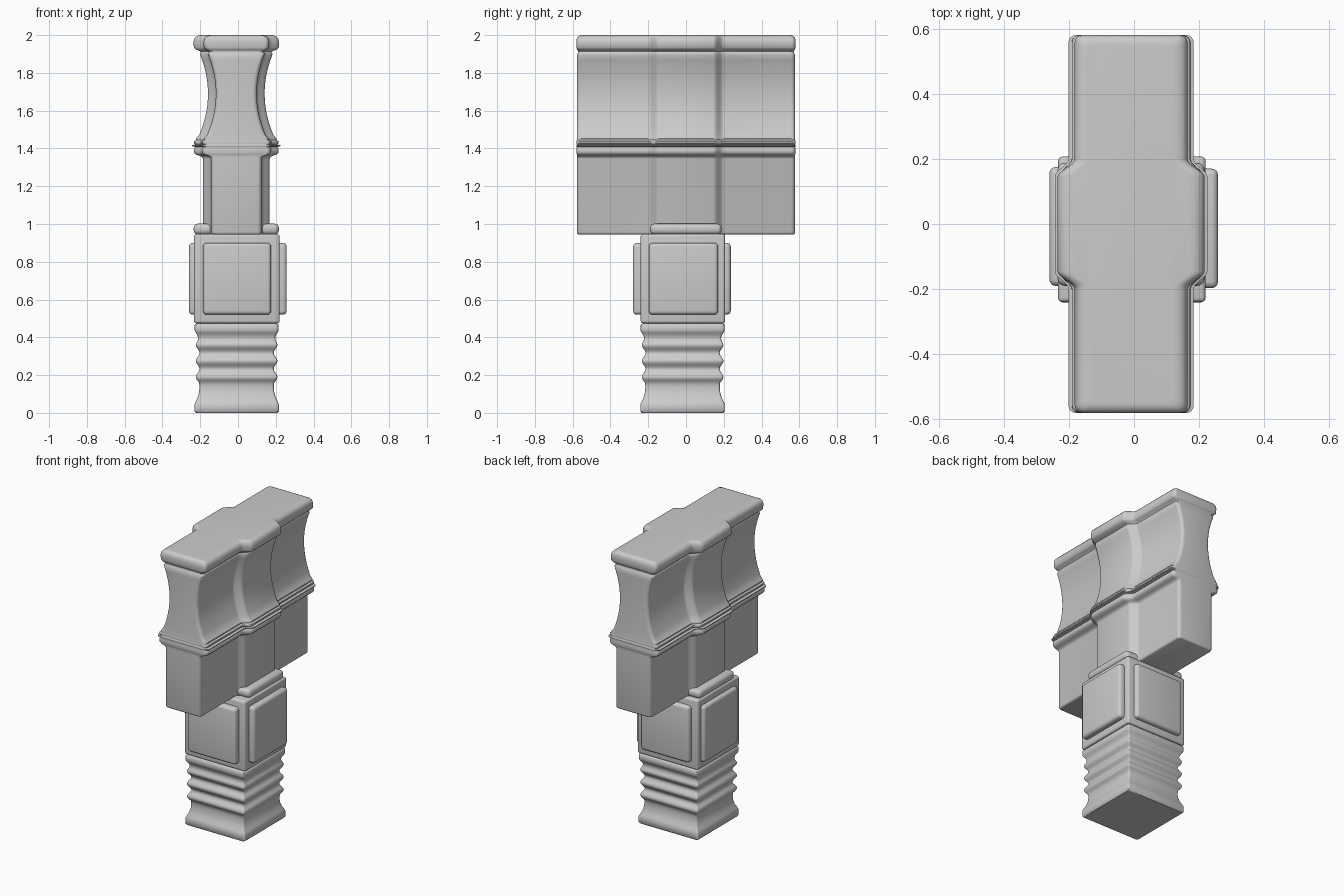
import bpy, bmesh
from math import sin, cos, pi

if "Cube" in bpy.data.objects:
    bpy.data.objects.remove(bpy.data.objects["Cube"])


def finish(bm, name, angle=0.75):
    bmesh.ops.recalc_face_normals(bm, faces=bm.faces)
    me = bpy.data.meshes.new(name)
    bm.to_mesh(me)
    bm.free()
    ob = bpy.data.objects.new(name, me)
    bpy.context.collection.objects.link(ob)
    bpy.ops.object.select_all(action='DESELECT')
    bpy.context.view_layer.objects.active = ob
    ob.select_set(True)
    bpy.ops.object.shade_smooth_by_angle(angle=angle)
    return ob


def loft(name, rings):
    bm = bmesh.new()
    vs = [[bm.verts.new(p) for p in r] for r in rings]
    n = len(vs[0])
    for a, b in zip(vs, vs[1:]):
        for i in range(n):
            j = (i + 1) % n
            bm.faces.new((a[i], a[j], b[j], b[i]))
    bm.faces.new(vs[0][::-1])
    bm.faces.new(vs[-1])
    return finish(bm, name)


def box(name, x, y, z, bevel):
    bm = bmesh.new()
    bmesh.ops.create_cube(bm, size=1)
    for v in bm.verts:
        for k, (lo, hi) in enumerate((x, y, z)):
            v.co[k] = lo + (v.co[k] + 0.5) * (hi - lo)
    bmesh.ops.bevel(bm, geom=bm.edges[:], offset=bevel, segments=4,
                    profile=0.5, affect='EDGES')
    return finish(bm, name)


def square_ring(z, h, r=0.012, cx=-0.007, cy=-0.018):
    pts = []
    for q, (sx, sy) in enumerate(((1, 1), (-1, 1), (-1, -1), (1, -1))):
        for k in range(4):
            a = q * pi / 2 + k * pi / 6
            pts.append((cx + sx * (h - r) + r * cos(a),
                        cy + sy * (h - r) + r * sin(a), z))
    return pts


def head_ring(z, ws, wc, L, r=0.022, cx=-0.009):
    # one quarter of a cross section: wide centre blending to a thinner slab
    quarter = []
    for i in range(9):
        t = i / 8
        quarter.append((ws + (wc - ws) * (1 - t * t * (3 - 2 * t)), 0.145 + 0.055 * t))
    for k in range(5):
        a = k * pi / 8
        quarter.append((ws - r + r * cos(a), L - r + r * sin(a)))
    half = quarter + [(-x, y) for x, y in quarter[::-1]]
    full = half + [(-x, -y) for x, y in half]
    return [(cx + x, y, z) for x, y in full]


# ribbed handle
prof = [(0, .216), (.008, .223), (.045, .223), (.06, .217), (.08, .207),
        (.11, .199), (.14, .197), (.16, .199)]
prof += [(.17 + .01 * i, .206 - .010 * cos((.01 * i - .02 + .0425) / .085 * 2 * pi))
         for i in range(22)]
prof += [(.395, .204), (.41, .207), (.425, .217), (.435, .222), (.465, .222), (.474, .214)]
loft("ribbed_handle", [square_ring(z, h) for z, h in prof])

# square block with a raised panel on each side
box("block", (-.233, .22), (-.24, .207), (.474, .947), .014)
box("front_panel", (-.185, .175), (-.28, -.2), (.52, .9), .02)
box("back_panel", (-.185, .175), (.17, .237), (.52, .9), .02)
box("left_panel", (-.26, -.2), (-.19, .175), (.52, .9), .02)
box("right_panel", (.19, .258), (-.197, .17), (.52, .9), .02)

# collar under the head
box("collar", (-.235, .217), (-.19, .188), (.944, 1.002), .024)

# head: z, centre half width, step down to slab, half length
S = .042
head = [(.945, .168, S, .57), (.949, .174, S, .576), (.957, .177, S, .578),
        (1.345, .177, S, .578), (1.355, .181, S, .578), (1.362, .195, S, .578),
        (1.368, .215, S, .578), (1.378, .224, S, .579), (1.398, .224, S, .579),
        (1.408, .216, S, .578), (1.412, .234, S, .58), (1.418, .234, S, .58),
        (1.421, .216, S, .578), (1.428, .224, S, .579), (1.438, .223, S, .579),
        (1.445, .212, S, .578), (1.452, .213, S, .578), (1.46, .207, S, .578)]
head += [(z, .15 + .047 * ((z - 1.69) / .22) ** 2, S, .578)
         for z in [1.472 + .0265 * i for i in range(17)]]
head += [(1.905, .190, S, .572), (1.912, .186, S, .57), (1.918, .198, .05, .572),
         (1.924, .216, .053, .577), (1.934, .225, .053, .58), (1.965, .226, .053, .58),
         (1.982, .222, .053, .578), (1.993, .212, .053, .572), (1.999, .195, .053, .56),
         (2.0, .18, .053, .55)]
loft("flat_head", [head_ring(z, w - d, w, L) for z, w, d, L in head])
